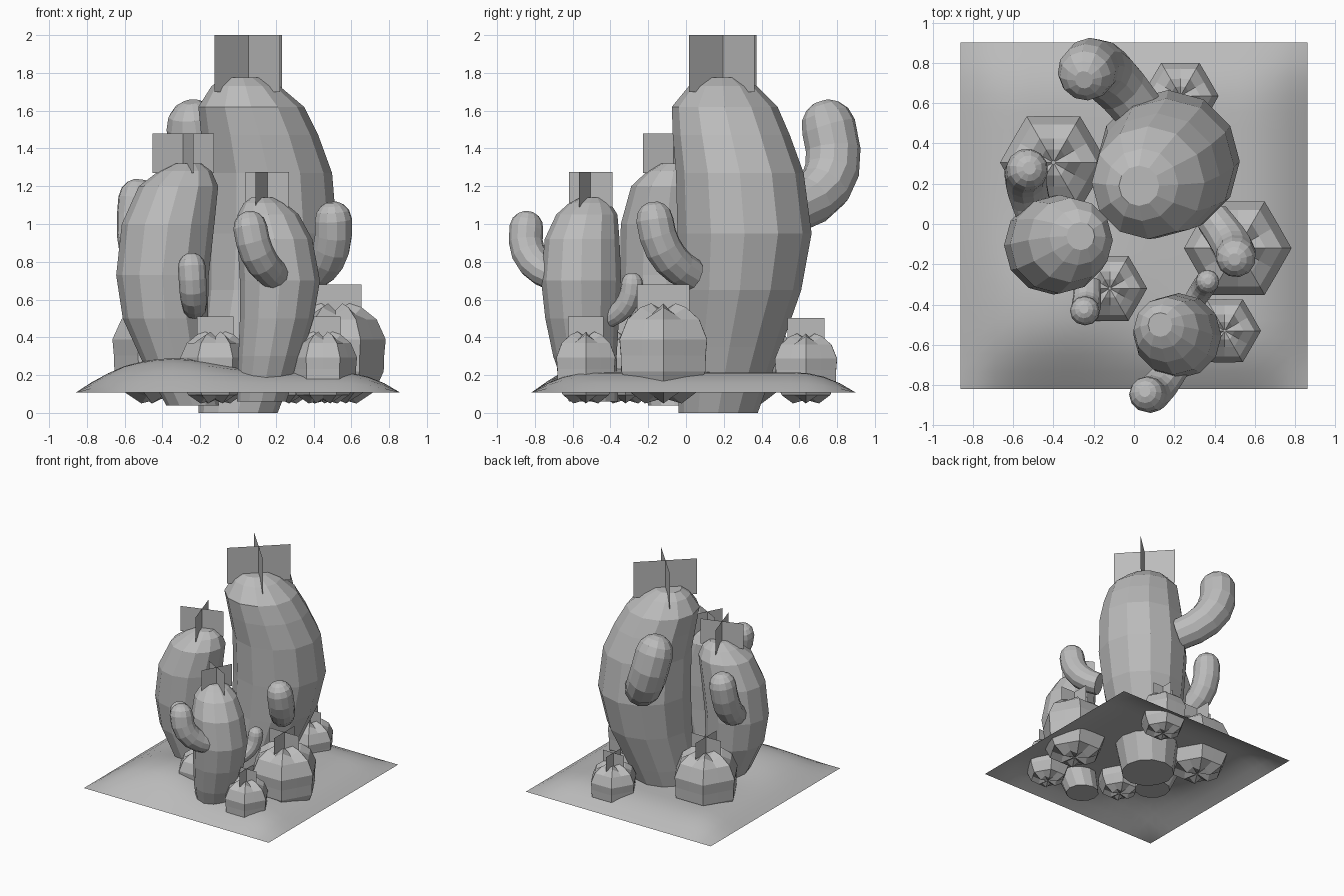
import bpy, bmesh
from math import sin, cos, pi, exp, radians
from mathutils import Vector

if "Cube" in bpy.data.objects:
    bpy.data.objects.remove(bpy.data.objects["Cube"])

grey = bpy.data.materials.new("plain grey")
grey.use_nodes = True
grey.diffuse_color = (0.5, 0.5, 0.5, 1)
grey.node_tree.nodes["Principled BSDF"].inputs["Base Color"].default_value = (0.5, 0.5, 0.5, 1)


def finish(name, bm, normals=True):
    if normals:
        bmesh.ops.recalc_face_normals(bm, faces=bm.faces[:])
    mesh = bpy.data.meshes.new(name)
    bm.to_mesh(mesh)
    bm.free()
    mesh.materials.append(grey)
    ob = bpy.data.objects.new(name, mesh)
    bpy.context.collection.objects.link(ob)
    return ob


def loft(name, rings):
    """Bridge equal rings of points and cap both ends."""
    bm = bmesh.new()
    loops = [[bm.verts.new(p) for p in ring] for ring in rings]
    n = len(loops[0])
    for low, high in zip(loops, loops[1:]):
        for i in range(n):
            j = (i + 1) % n
            bm.faces.new((low[i], low[j], high[j], high[i]))
    bm.faces.new(loops[0])
    bm.faces.new(loops[-1])
    return finish(name, bm)


def body(name, sections, sides=12):
    """Bowed column from horizontal sections (x, y, z, radius)."""
    loft(name, [[(x + r * cos(2 * pi * i / sides), y + r * sin(2 * pi * i / sides), z)
                 for i in range(sides)] for x, y, z, r in sections])


def arm(name, start, bend, end, radius, sides=12):
    """Round-ended limb swept along a quadratic curve."""
    a, b, c = Vector(start), Vector(bend), Vector(end)
    stations = []
    for k in range(6):
        t = k / 5
        p = a * (1 - t) ** 2 + b * 2 * t * (1 - t) + c * t * t
        d = ((b - a) * (1 - t) + (c - b) * t).normalized()
        stations.append((p, d, radius * (0.88 + 0.12 * min(1, 2 * t))))
    tip = (c - b).normalized()
    for angle in (radians(28), radians(52), radians(72)):
        stations.append((c + tip * radius * sin(angle), tip, radius * cos(angle)))
    u = (b - a).cross(c - b).normalized()
    rings = []
    for p, d, r in stations:
        v = d.cross(u)
        rings.append([p + r * (u * cos(2 * pi * i / sides) + v * sin(2 * pi * i / sides))
                      for i in range(sides)])
    loft(name, rings)


def crossed_cards(name, x, y, low, high, half, turn):
    """Two upright cards crossing at right angles."""
    bm = bmesh.new()
    for angle in (radians(turn), radians(turn + 90)):
        dx, dy = half * cos(angle), half * sin(angle)
        bm.faces.new([bm.verts.new(p) for p in (
            (x - dx, y - dy, low), (x + dx, y + dy, low),
            (x + dx, y + dy, high), (x - dx, y - dy, high))])
    finish(name, bm, False)


def barrel(name, x, y, radius, low, high):
    """Squat ribbed cactus: six ridges with valleys between."""
    profile = ((0.05, 0.04), (0, 0.42), (0.12, 0.78), (0.32, 0.96), (0.48, 0.97),
               (0.64, 1), (0.84, 0.82), (0.96, 0.52), (1, 0.28), (0.93, 0.04))
    rings = []
    for h, r in profile:
        ring = []
        for i in range(12):
            valley = i % 2
            rr = radius * r * (0.87 if valley else 1)
            shift = 0.07 * valley * (r > 0.1) * ((h < 0.05) - (h > 0.9))
            ring.append((x + rr * cos(pi * i / 6), y + rr * sin(pi * i / 6),
                         low + (high - low) * (h + shift)))
        rings.append(ring)
    loft(name, rings)
    crossed_cards(name + "_flower", x, y, high - 0.04, high + 0.22 * radius + 0.04,
                  radius * 0.52, 0)


# Sand mound with a flat square border
bm = bmesh.new()
bmesh.ops.create_grid(bm, x_segments=20, y_segments=20, size=0.86)
for v in bm.verts:
    x, y = v.co.x, v.co.y
    rim = 1
    for side in (x, y):
        rim *= 1 - max(0, 1 - (0.86 - abs(side)) / 0.32) ** 2
    hill = 0.075 * exp(-((x + 0.34) ** 2 + (y + 0.42) ** 2) / 0.1)
    v.co.z = 0.107 + rim * (0.108 + hill)
    v.co.y += 0.04
ground = finish("sand_mound", bm, False)
for poly in ground.data.polygons:
    poly.use_smooth = True

# Three column cacti
body("tall_cactus", [(0, .17, 0, .21), (.07, .23, .35, .275), (.14, .285, .65, .325),
                     (.17, .31, .95, .355), (.16, .285, 1.27, .338), (.115, .24, 1.47, .31),
                     (.07, .205, 1.62, .28), (.04, .195, 1.73, .18), (.025, .19, 1.775, .1)])
body("middle_cactus", [(-.24, -.06, .04, .14), (-.33, -.09, .28, .18), (-.385, -.1, .5, .225),
                       (-.4, -.105, .73, .245), (-.37, -.1, 1, .245), (-.315, -.08, 1.2, .21),
                       (-.28, -.065, 1.28, .14), (-.265, -.06, 1.32, .07)])
body("short_cactus", [(.125, -.49, .06, .13), (.17, -.535, .3, .168), (.205, -.55, .5, .195),
                      (.222, -.555, .7, .212), (.195, -.55, .92, .198), (.16, -.525, 1.05, .162),
                      (.14, -.51, 1.11, .11), (.13, -.5, 1.14, .06)])

# Limbs
arm("tall_cactus_back_arm", (.02, .57, 1.08), (-.2, .855, 1.18), (-.235, .755, 1.515), .145)
arm("tall_cactus_side_arm", (.39, .03, .73), (.52, -.14, .81), (.505, -.165, 1.02), .1)
arm("middle_cactus_back_arm", (-.49, .04, .8), (-.56, .25, .87), (-.53, .27, 1.135), .105)
arm("middle_cactus_front_arm", (-.23, -.28, .56), (-.235, -.45, .6), (-.245, -.43, .775), .073)
arm("short_cactus_front_arm", (.21, -.69, .72), (.09, -.875, .79), (.065, -.845, .98), .09)
arm("short_cactus_back_arm", (.28, -.41, .5), (.36, -.29, .55), (.365, -.285, .685), .058)

# Flowers on the columns
crossed_cards("tall_flower", .055, .195, 1.7, 2, .245, 43)
crossed_cards("middle_flower", -.29, -.065, 1.27, 1.48, .172, 18)
crossed_cards("short_flower", .155, -.505, 1.09, 1.275, .13, -28)

# Barrel cacti
barrel("left_barrel_cactus", -.4, .305, .265, .05, .58)
barrel("right_barrel_cactus", .515, -.12, .267, .05, .58)
barrel("back_barrel_cactus", .23, .635, .19, .05, .42)
barrel("centre_barrel_cactus", -.12, -.32, .185, .05, .43)
barrel("front_barrel_cactus", .45, -.53, .18, .05, .43)
